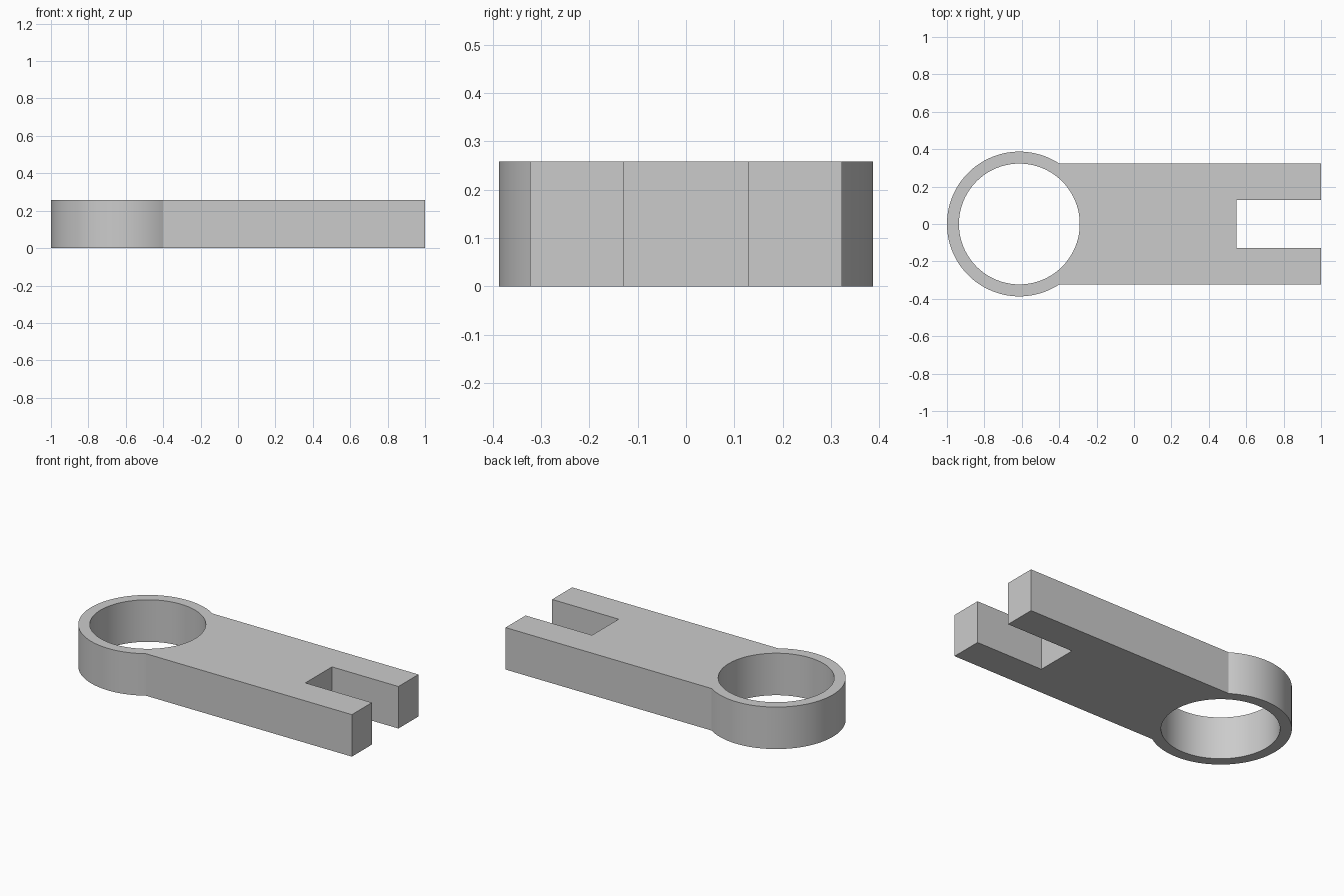
import bpy, bmesh
from math import asin, cos, sin, pi

cube = bpy.data.objects.get("Cube")
if cube:
    bpy.data.objects.remove(cube, do_unlink=True)

HEIGHT = 0.258
RING_X, OUTER, INNER = -0.613, 0.387, 0.323
ARM_HALF = 0.323
SLOT_X, SLOT_HALF = 0.548, 0.129
SEGMENTS = 80


def arc(radius, start, end, steps):
    """Points around the ring centre, both ends included."""
    angles = [start + (end - start) * i / steps for i in range(steps + 1)]
    return [(RING_X + radius * cos(a), radius * sin(a)) for a in angles]


def add_loop(bm, points):
    verts = [bm.verts.new((x, y, HEIGHT / 2)) for x, y in points]
    return [bm.edges.new((v, verts[i - 1])) for i, v in enumerate(verts)]


# Outline: round end, straight arm and forked tip
join = asin(ARM_HALF / OUTER)
outline = arc(OUTER, join, 2 * pi - join, SEGMENTS)
fork = [(1, -ARM_HALF), (1, -SLOT_HALF), (SLOT_X, -SLOT_HALF)]
outline += fork + [(x, -y) for x, y in reversed(fork)]

# Bore through the round end
bore = arc(INNER, 0, 2 * pi, SEGMENTS)[:-1]

bm = bmesh.new()
edges = add_loop(bm, outline) + add_loop(bm, bore)
bmesh.ops.triangle_fill(bm, edges=edges, use_beauty=True)
for face in bm.faces:
    face.normal_update()
    if face.normal.z < 0:
        face.normal_flip()
mesh = bpy.data.meshes.new("forked_link_arm")
bm.to_mesh(mesh)
bm.free()

link = bpy.data.objects.new("forked_link_arm", mesh)
bpy.context.collection.objects.link(link)
bpy.ops.object.select_all(action="DESELECT")
link.select_set(True)
bpy.context.view_layer.objects.active = link

# Thickness
solid = link.modifiers.new("thickness", "SOLIDIFY")
solid.thickness = HEIGHT
solid.offset = 0
bpy.ops.object.modifier_apply(modifier=solid.name)
bpy.ops.object.shade_smooth_by_angle(angle=pi / 7)

# Plain grey metal
grey = bpy.data.materials.new("light_grey")
grey.use_nodes = True
colour = (0.6, 0.6, 0.6, 1)
grey.diffuse_color = colour
grey.node_tree.nodes["Principled BSDF"].inputs["Base Color"].default_value = colour
link.data.materials.append(grey)
